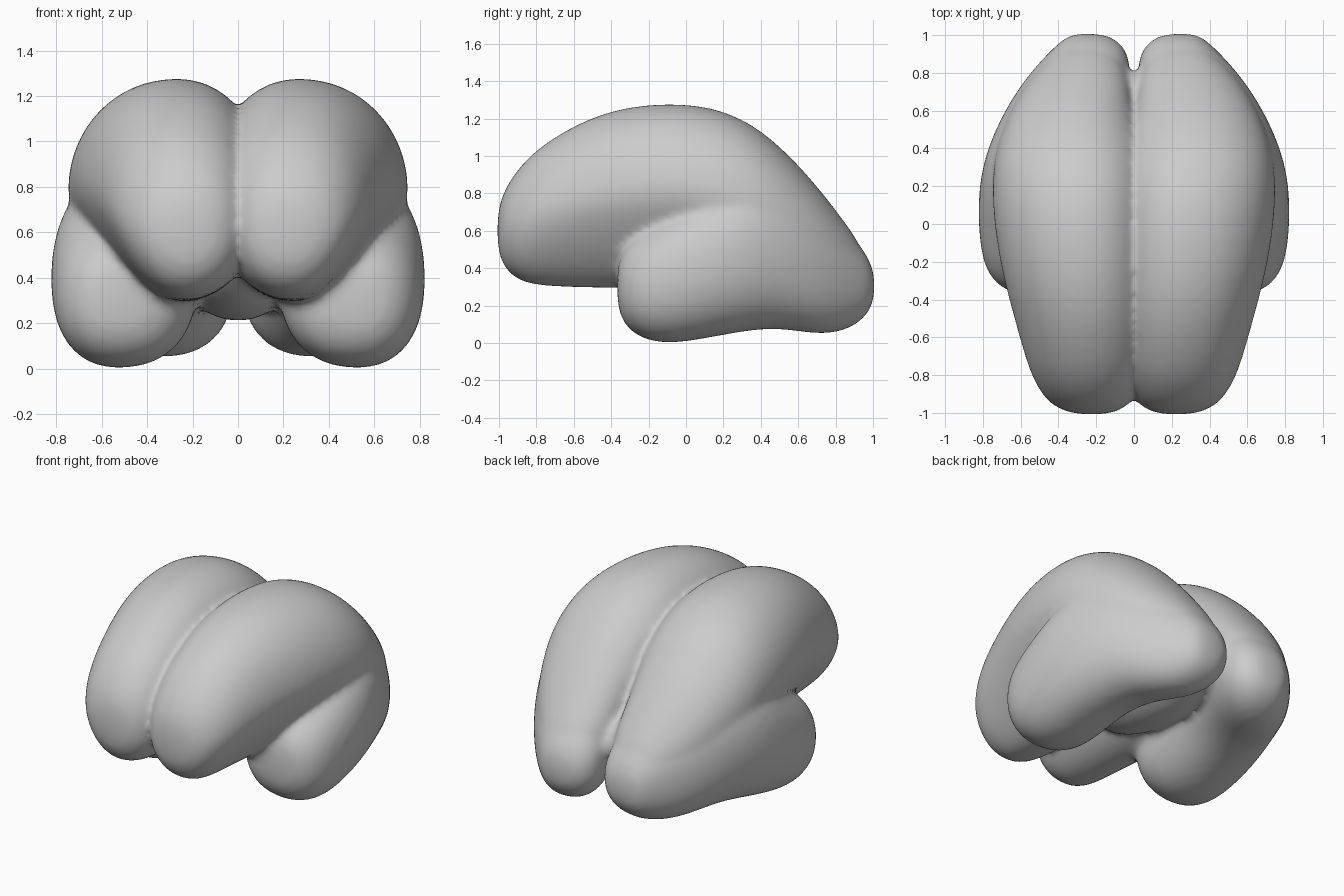
import bpy
import bmesh
from math import cos, sin, pi, copysign
from mathutils import Matrix

default_cube = bpy.data.objects.get("Cube")
if default_cube:
    bpy.data.objects.remove(default_cube, do_unlink=True)

RING_SIDES = 24


def make_material(name, color):
    material = bpy.data.materials.new(name)
    material.use_nodes = True
    material.diffuse_color = color
    shader = material.node_tree.nodes["Principled BSDF"]
    shader.inputs["Base Color"].default_value = color
    shader.inputs["Roughness"].default_value = 0.6
    return material


def add_lobe(bm, stations, fullness):
    """Skin a closed lobe through rings set along y.

    Each station is y, inner x, peak x, outer x, bottom z, top z and taper,
    where taper draws in the outer wall below the middle of the ring.
    """
    rings = []
    for y, inner, peak, outer, bottom, top, taper in stations:
        ring = []
        for i in range(RING_SIDES):
            angle = 2 * pi * i / RING_SIDES
            across = copysign(abs(cos(angle)) ** fullness, cos(angle))
            up = copysign(abs(sin(angle)) ** fullness, sin(angle))
            if across > 0:
                x = peak + (outer - peak) * across * (1 + taper * min(up, 0))
            else:
                x = peak + (peak - inner) * across
            z = (top + bottom) / 2 + (top - bottom) / 2 * up
            ring.append(bm.verts.new((x, y, z)))
        rings.append(ring)
    for ring, following in zip(rings, rings[1:]):
        for i in range(RING_SIDES):
            j = (i + 1) % RING_SIDES
            bm.faces.new((ring[i], ring[j], following[j], following[i]))
    bm.faces.new(rings[0])
    bm.faces.new(rings[-1])


bm = bmesh.new()

# Upper lobe: from the rounded brow, over the crown, down to the back
add_lobe(bm, [
    (-1.01, .14, .22, .31, .50, .70, 0),
    (-.97, .03, .22, .43, .39, .83, .1),
    (-.88, -.03, .23, .51, .32, .96, .2),
    (-.75, -.08, .24, .57, .30, 1.08, .3),
    (-.5, -.11, .25, .64, .29, 1.22, .4),
    (-.25, -.12, .26, .71, .29, 1.28, .4),
    (0, -.12, .27, .75, .29, 1.285, .4),
    (.2, -.11, .28, .76, .28, 1.25, .2),
    (.4, -.08, .29, .74, .27, 1.15, 0),
    (.6, 0, .29, .66, .25, .96, 0),
    (.75, .02, .28, .57, .25, .78, 0),
    (.87, .06, .27, .46, .25, .62, 0),
    (.95, .13, .27, .38, .28, .5, 0),
], .95)

# Lower lobe: from the side tip, curving inward to the back end
add_lobe(bm, [
    (-.37, .42, .53, .63, .2, .42, 0),
    (-.33, .29, .52, .72, .09, .52, 0),
    (-.24, .21, .52, .79, .02, .6, 0),
    (-.1, .18, .53, .82, -.01, .68, 0),
    (.1, .17, .52, .83, .02, .8, 0),
    (.3, .15, .49, .81, .06, .9, 0),
    (.5, .09, .42, .74, .08, .88, 0),
    (.7, .03, .33, .63, .04, .76, 0),
    (.85, .01, .28, .51, .06, .62, 0),
    (.96, .06, .26, .40, .13, .49, 0),
    (1.01, .16, .26, .33, .23, .38, 0),
], .9)

# Bridge joining both halves at the core
bmesh.ops.create_uvsphere(
    bm, u_segments=24, v_segments=16, radius=1,
    matrix=Matrix.Translation((0, .25, .45)) @ Matrix.Diagonal((.26, .57, .24, 1)))

bmesh.ops.recalc_face_normals(bm, faces=bm.faces)
mesh = bpy.data.meshes.new("cerebrum")
bm.to_mesh(mesh)
bm.free()
mesh.materials.append(make_material("soft grey", (.6, .6, .6, 1)))
cerebrum = bpy.data.objects.new("cerebrum", mesh)
bpy.context.collection.objects.link(cerebrum)

# Mirror the half, then fuse everything into one soft skin
mirror = cerebrum.modifiers.new("both_halves", 'MIRROR')
mirror.use_mirror_merge = False
rounding = cerebrum.modifiers.new("rounding", 'SUBSURF')
rounding.levels = rounding.render_levels = 2
fuse = cerebrum.modifiers.new("fuse", 'REMESH')
fuse.mode = 'VOXEL'
fuse.voxel_size = .022
fuse.use_smooth_shade = True
relax = cerebrum.modifiers.new("relax", 'SMOOTH')
relax.factor = .5
relax.iterations = 8

bpy.ops.object.select_all(action='DESELECT')
cerebrum.select_set(True)
bpy.context.view_layer.objects.active = cerebrum
bpy.ops.object.shade_smooth()
